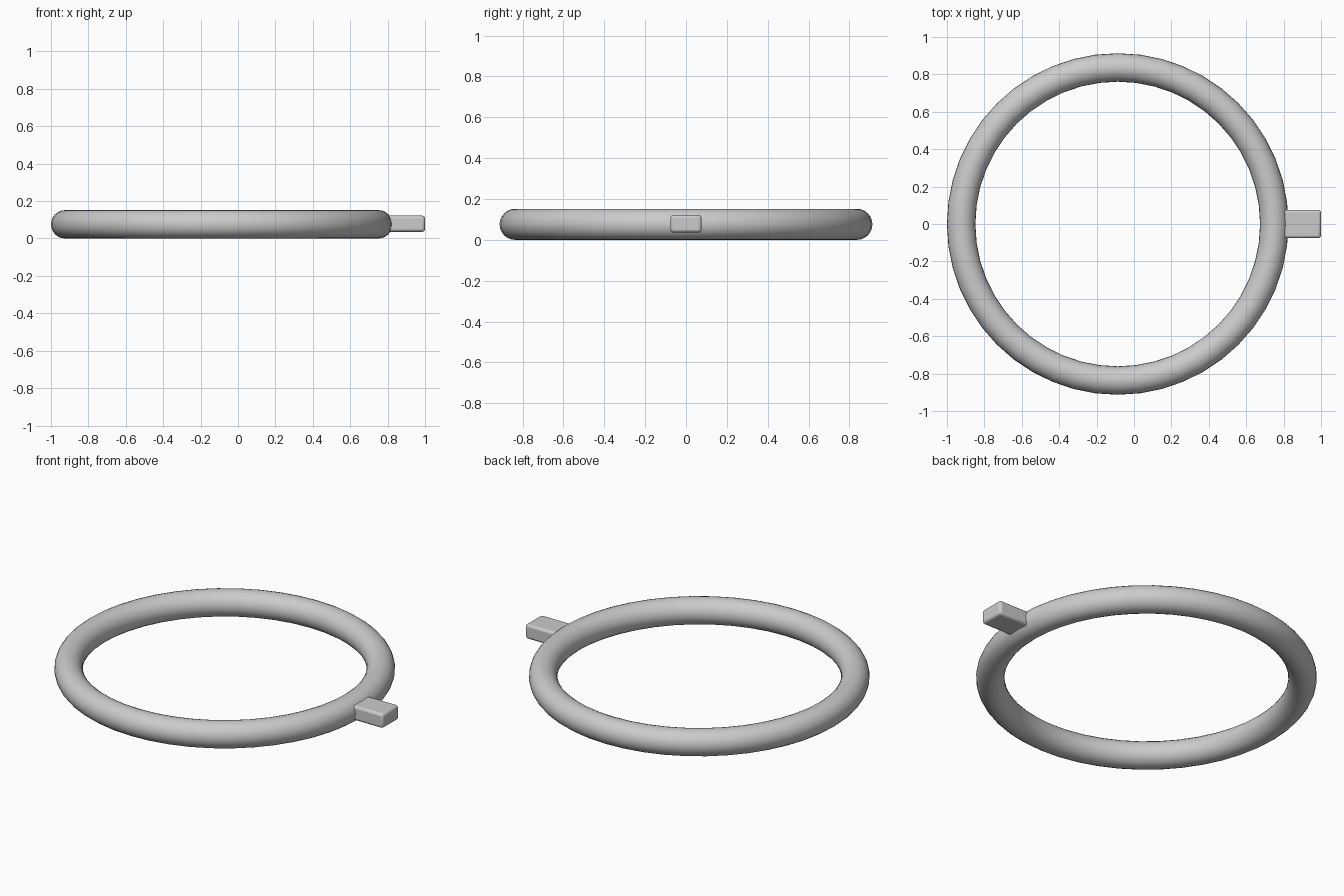
import bpy
import math

cube = bpy.data.objects.get("Cube")
if cube:
    bpy.data.objects.remove(cube, do_unlink=True)

# Single plain grey material
GREY = (0.6, 0.6, 0.6, 1.0)
grey = bpy.data.materials.new("plain grey")
grey.use_nodes = True
grey.diffuse_color = GREY
grey.node_tree.nodes["Principled BSDF"].inputs["Base Color"].default_value = GREY

TUBE = 0.076
RING_X = -0.087


def finish(name, angle):
    obj = bpy.context.object
    obj.name = name
    obj.data.materials.append(grey)
    bpy.ops.object.shade_smooth_by_angle(angle=math.radians(angle))
    return obj


# Round tube ring lying flat
bpy.ops.mesh.primitive_torus_add(
    location=(RING_X, 0, TUBE), major_radius=0.837, minor_radius=TUBE,
    major_segments=48, minor_segments=24)
finish("ring", 60)

# Rounded tab set into the left side of the ring
bpy.ops.mesh.primitive_cube_add(size=1, location=(0.89, 0, 0.079))
tab = bpy.context.object
tab.scale = (0.22, 0.152, 0.086)
bpy.ops.object.transform_apply(location=False, rotation=False, scale=True)
bevel = tab.modifiers.new("rounded edges", "BEVEL")
bevel.width = 0.015
bevel.segments = 3
finish("tab", 60)
